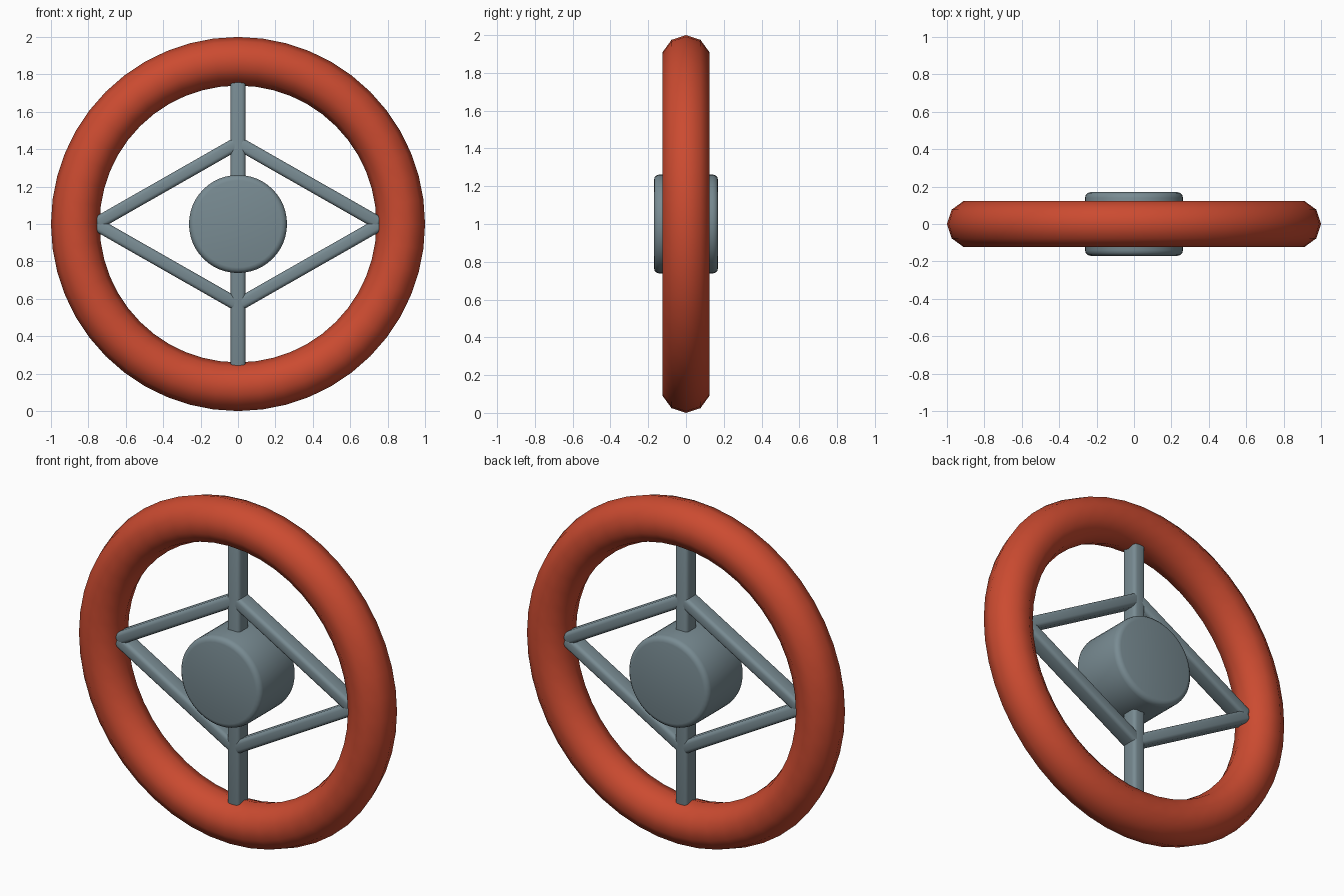
import bpy, math
from mathutils import Vector

if "Cube" in bpy.data.objects:
    bpy.data.objects.remove(bpy.data.objects["Cube"], do_unlink=True)


def material(name, rgb):
    m = bpy.data.materials.new(name)
    m.use_nodes = True
    m.diffuse_color = (*rgb, 1)
    m.node_tree.nodes["Principled BSDF"].inputs["Base Color"].default_value = (*rgb, 1)
    return m


RED = material("orange red", (0.60, 0.07, 0.03))
GREY = material("blue grey", (0.19, 0.26, 0.29))
CENTRE = Vector((0, 0, 1))


def finish(name, mat, bevel=0, segments=3, angle=40):
    ob = bpy.context.object
    ob.name = name
    ob.data.materials.append(mat)
    bpy.ops.object.transform_apply(location=False, rotation=True, scale=True)
    if bevel:
        mod = ob.modifiers.new("rounded edges", "BEVEL")
        mod.width, mod.segments = bevel, segments
        mod.limit_method = "ANGLE"
        bpy.ops.object.modifier_apply(modifier=mod.name)
    bpy.ops.object.shade_smooth_by_angle(angle=math.radians(angle))
    return ob


def bar(name, start, end, width, depth):
    """Rounded bar in the plane of the wheel."""
    a, b = Vector(start), Vector(end)
    d = b - a
    bpy.ops.mesh.primitive_cube_add(size=1, location=CENTRE + (a + b) / 2,
                                    rotation=(0, math.atan2(d.x, d.z), 0))
    bpy.context.object.scale = (width, depth, d.length)
    finish(name, GREY, bevel=0.02)


# Rim
bpy.ops.mesh.primitive_torus_add(major_radius=0.87, minor_radius=0.13,
                                 major_segments=48, minor_segments=10,
                                 location=CENTRE, rotation=(math.pi / 2, 0, 0))
finish("rim", RED, angle=60)

# Hub
bpy.ops.mesh.primitive_cylinder_add(vertices=48, radius=0.262, depth=0.34,
                                    location=CENTRE, rotation=(math.pi / 2, 0, 0))
finish("hub", GREY, bevel=0.03)

# Upright spoke through the hub
bar("upright_spoke", (0, 0, -0.78), (0, 0, 0.78), 0.08, 0.1)

# Diamond brace, four bars meeting at the rim and the spoke
rise = 0.75 * math.tan(math.radians(30))
for sx, side in ((1, "left"), (-1, "right")):
    for sz, level in ((1, "upper"), (-1, "lower")):
        bar(f"{level}_{side}_brace", (0, 0, sz * rise), (sx * 0.76, 0, 0), 0.07, 0.1)
